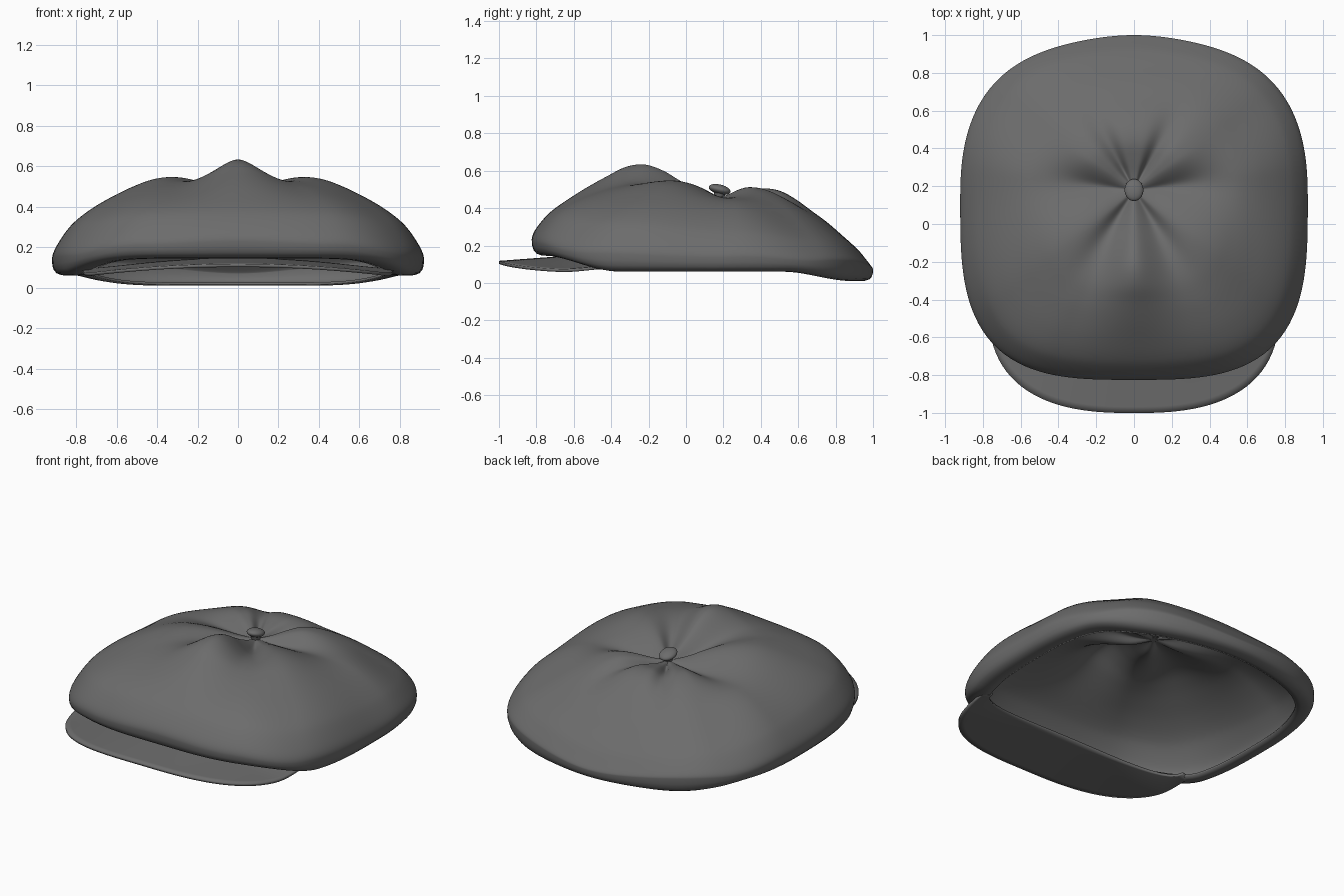
import bpy, bmesh, math
from mathutils import Vector

cube = bpy.data.objects.get("Cube")
if cube:
    bpy.data.objects.remove(cube)

cloth = bpy.data.materials.new("dark_grey_cloth")
cloth.use_nodes = True
GREY = (0.15, 0.15, 0.15, 1)
cloth.diffuse_color = GREY
cloth.node_tree.nodes["Principled BSDF"].inputs["Base Color"].default_value = GREY

SEGMENTS = 160
BUTTON = Vector((0, 0.18))
# Crown panels: direction in degrees, then heights from button to rim in equal steps
PANELS = (
    (-90, (.46, .49, .54, .60, .633, .62, .57, .515, .455, .395, .33)),
    (-63, (.46, .47, .495, .525, .54, .535, .51, .475, .435, .385, .315)),
    (-40, (.46, .48, .515, .54, .548, .535, .50, .455, .405, .345, .265)),
    (6, (.46, .46, .46, .462, .464, .46, .445, .41, .36, .30, .235)),
    (36, (.46, .475, .50, .512, .495, .46, .415, .36, .305, .25, .19)),
    (90, (.46, .47, .49, .505, .49, .445, .385, .325, .255, .185, .11)),
)
# Pleats between the panels: direction, depth
PLEATS = ((6, .012), (62, .04), (-58, .02))


def smooth(a, b, v):
    k = min(1, max(0, (v - a) / (b - a)))
    return k * k * (3 - 2 * k)


def sample(table, t):
    """Smooth spline through equally spaced heights."""
    f = min(t, 1) * (len(table) - 1)
    i = min(int(f), len(table) - 2)
    f -= i
    p0, p1 = table[max(i - 1, 0)], table[i]
    p2, p3 = table[i + 1], table[min(i + 2, len(table) - 1)]
    return p1 + .5 * f * (p2 - p0 + f * (2 * p0 - 5 * p1 + 4 * p2 - p3
                                         + f * (3 * (p1 - p2) + p3 - p0)))


def outline(angle):
    """Rounded-square rim, squarer at the front than at the back."""
    c, s = math.cos(angle), math.sin(angle)
    n, b = (2.55 - .5 * s ** 6, .88) if s > 0 else (3.2, .945)
    r = (abs(c / .92) ** n + abs(s / b) ** n) ** (-1 / n)
    return Vector((r * c, .12 + r * s))


def crown_height(angle, t):
    # Both halves share one set of panels
    side = math.degrees(math.asin(math.sin(angle)))
    for (a, low), (b, high) in zip(PANELS, PANELS[1:]):
        if side <= b:
            break
    w = smooth(a, b, side)
    z = sample(low, t) * (1 - w) + sample(high, t) * w
    fade = smooth(0, .16, t) * (1 - smooth(.25, .75, t))
    for direction, depth in PLEATS:
        z -= depth * fade * math.exp(-((side - direction) / 10) ** 2)
    # Round the shoulder over towards the rim
    s = math.sin(angle)
    drop = .1 - .03 * s - .03 * s * s
    return z - drop * (1 - math.sqrt(max(0, 1 - t ** 12)))


def base_height(y):
    return .06 + .085 * smooth(.4, .82, -y) - .05 * smooth(.55, .95, y)


def finish(obj):
    obj.data.materials.append(cloth)
    bpy.ops.object.select_all(action="DESELECT")
    obj.select_set(True)
    bpy.context.view_layer.objects.active = obj
    bpy.ops.object.shade_smooth_by_angle(angle=math.radians(50))


def make_object(name, rings, closed, thickness, offset):
    """Skin a list of point rings and give the sheet a thickness."""
    bm = bmesh.new()
    rows = [[bm.verts.new(p) for p in ring] for ring in rings]
    for a, b in zip(rows, rows[1:]):
        count = len(a)
        for i in range(count if closed else count - 1):
            j = (i + 1) % count
            bm.faces.new((a[i], b[i], b[j], a[j]))
    if closed:
        bm.faces.new(rows[0])
    mesh = bpy.data.meshes.new(name)
    bm.to_mesh(mesh)
    bm.free()
    obj = bpy.data.objects.new(name, mesh)
    bpy.context.collection.objects.link(obj)
    solid = obj.modifiers.new("thickness", "SOLIDIFY")
    solid.thickness = thickness
    solid.offset = offset
    finish(obj)


# Crown: puffed top, rolled rim and the turned-under lip
rims = [outline(math.tau * i / SEGMENTS) for i in range(SEGMENTS)]
angles = [math.atan2(*(p - BUTTON).yx) for p in rims]
rings = []
for i in range(57):
    t = .015 + .985 * math.sin(math.pi / 2 * i / 56)
    rings.append([(*BUTTON.lerp(p, t), crown_height(a, t))
                  for p, a in zip(rims, angles)])
# Lip rows: inset towards the button, share of the rim height
for t, k in ((.998, .65), (.99, .35), (.975, .15), (.95, .03), (.92, 0), (.88, .05)):
    ring = []
    for p, a in zip(rims, angles):
        low = base_height(p.y)
        ring.append((*BUTTON.lerp(p, t), low + k * (crown_height(a, 1) - low)))
    rings.append(ring)
make_object("crown", rings, True, .012, -1)


# Visor: a curved crescent, arched across its width, ends running under the crown
def crescent(angle, a, b, n):
    c, s = math.cos(angle), math.sin(angle)
    r = (abs(c / a) ** n + abs(s / b) ** n) ** (-1 / n)
    return Vector((r * c, -.42 + r * s))


rows = []
for j in range(13):
    v = j / 12
    row = []
    for i in range(65):
        angle = math.pi * (1 + i / 64)
        p = crescent(angle, .72, .18, 2.2).lerp(crescent(angle, .77, .58, 2.6), v)
        arch = (p.x / .77) ** 2
        tuck = .02 * arch * smooth(-.68, -.42, p.y)
        row.append((*p, .11 - .048 * arch + .03 * (1 - v) * (1 - arch) + tuck))
    rows.append(row)
make_object("visor", rows, False, .016, 0)

# Button and its short neck
bpy.ops.mesh.primitive_uv_sphere_add(segments=32, ring_count=16, radius=1,
                                     location=(*BUTTON, .5),
                                     rotation=(math.radians(-14), 0, 0))
button = bpy.context.object
button.name = "button"
button.scale = (.05, .06, .026)
finish(button)
bpy.ops.mesh.primitive_cone_add(vertices=24, radius1=.022, radius2=.035, depth=.05,
                                location=(*BUTTON, .472))
neck = bpy.context.object
neck.name = "button_neck"
finish(neck)
